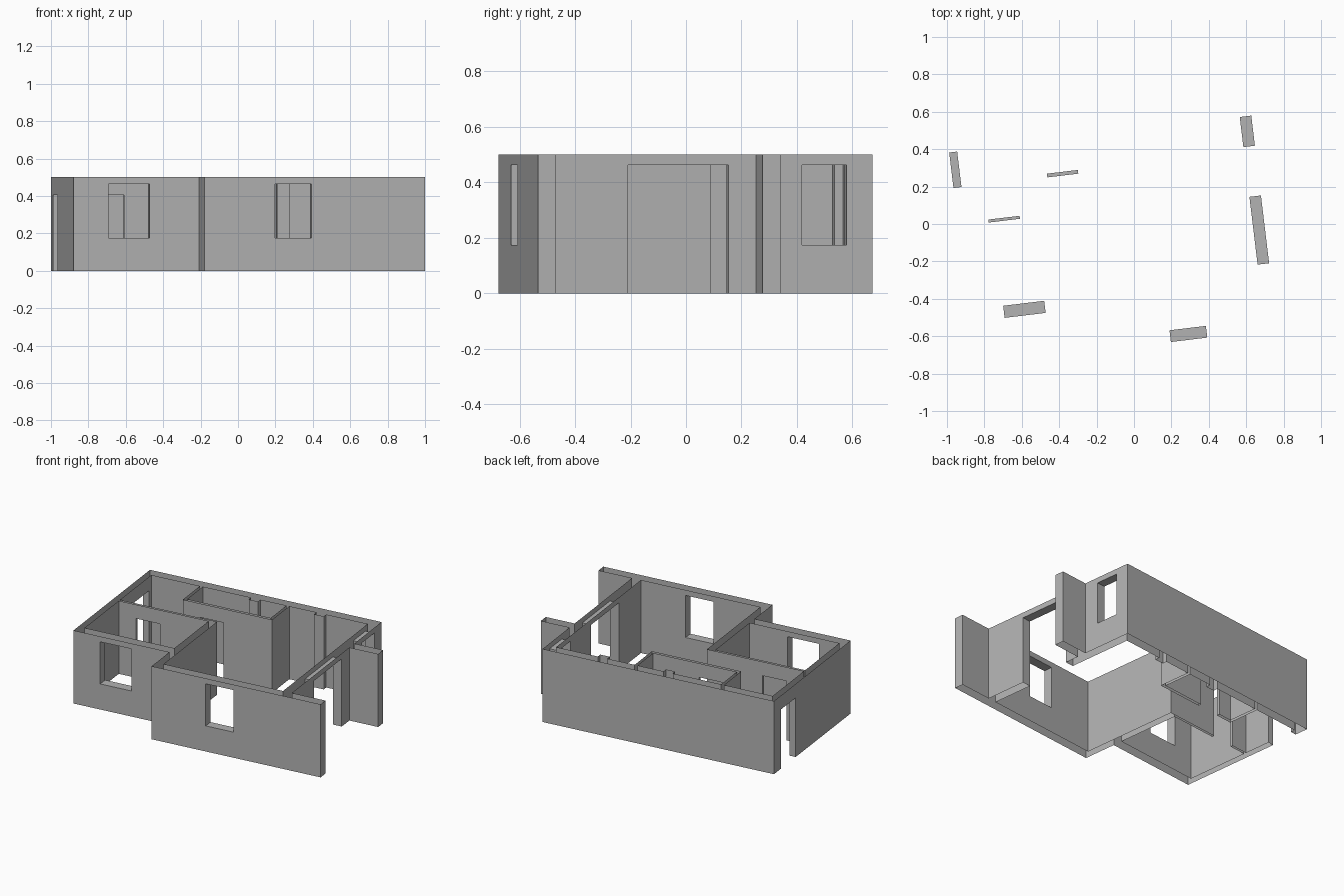
import bpy, bmesh, math
from mathutils import Matrix

cube = bpy.data.objects.get("Cube")
if cube:
    bpy.data.objects.remove(cube, do_unlink=True)

HEIGHT = 0.5
TURN = math.radians(6.9)

grey = bpy.data.materials.new("plaster_grey")
grey.use_nodes = True
colour = (0.45, 0.45, 0.45, 1)
grey.diffuse_color = colour
grey.node_tree.nodes["Principled BSDF"].inputs["Base Color"].default_value = colour


def block(name, u0, u1, v0, v1, z0=0.0, z1=HEIGHT):
    """Box given by its plan rectangle and height range."""
    bm = bmesh.new()
    bmesh.ops.create_cube(bm, size=1)
    for v in bm.verts:
        v.co.x = u1 if v.co.x > 0 else u0
        v.co.y = v1 if v.co.y > 0 else v0
        v.co.z = z1 if v.co.z > 0 else z0
    mesh = bpy.data.meshes.new(name)
    bm.to_mesh(mesh)
    bm.free()
    mesh.materials.append(grey)
    obj = bpy.data.objects.new(name, mesh)
    bpy.context.scene.collection.objects.link(obj)
    return obj


# Wall plan: outer shell, porch stub, partitions and pilasters
walls = [
    ("left_wall", -0.935, -0.892, -0.415, 0.593),
    ("back_wall", -0.935, 0.692, 0.53, 0.593),
    ("right_wall", 0.63, 0.692, -0.62, 0.593),
    ("front_wall", -0.26, 0.928, -0.65, -0.587),
    ("front_left_wall", -0.935, -0.23, -0.415, -0.35),
    ("dividing_wall", -0.26, -0.21, -0.65, 0.117),
    ("porch_stub", 0.66, 0.895, 0.17, 0.235),
    ("bedroom_partition", -0.91, -0.23, 0.101, 0.117),
    ("closet_front", -0.55, 0.078, 0.303, 0.323),
    ("closet_left", -0.55, -0.53, 0.303, 0.56),
    ("closet_right", 0.058, 0.078, 0.303, 0.56),
    ("closet_pilaster", -0.19, -0.125, 0.498, 0.56),
    ("back_pilaster", 0.27, 0.337, 0.498, 0.56),
]

# Doors and windows, cut a little past the wall faces
PAD = 0.015
WINDOW, GATE, DOOR = (0.175, 0.463), (-0.1, 0.463), (-0.1, 0.405)
openings = [
    ("front_left_window", -0.747, -0.526, -0.415 - PAD, -0.35 + PAD, WINDOW),
    ("front_window", 0.12, 0.316, -0.65 - PAD, -0.587 + PAD, WINDOW),
    ("right_window", 0.63 - PAD, 0.692 + PAD, 0.338, 0.5, WINDOW),
    ("right_doorway", 0.63 - PAD, 0.692 + PAD, -0.295, 0.07, GATE),
    ("left_doorway", -0.935 - PAD, -0.892 + PAD, 0.307, 0.498, DOOR),
    ("bedroom_doorway", -0.77, -0.602, 0.101 - PAD, 0.117 + PAD, DOOR),
    ("closet_doorway", -0.43, -0.263, 0.303 - PAD, 0.323 + PAD, DOOR),
]

# Merge the walls, then cut the openings
house = block(*walls[0])
house.name = "house_walls"
helpers = []


def combine(helper, operation):
    mod = house.modifiers.new(helper.name, 'BOOLEAN')
    mod.operation = operation
    mod.solver = 'EXACT'
    mod.object = helper
    helper.hide_render = True
    helpers.append(helper)


for wall in walls[1:]:
    combine(block(*wall), 'UNION')
for name, u0, u1, v0, v1, (z0, z1) in openings:
    combine(block(name, u0, u1, v0, v1, z0, z1), 'DIFFERENCE')

bpy.context.view_layer.update()
graph = bpy.context.evaluated_depsgraph_get()
result = bpy.data.meshes.new_from_object(house.evaluated_get(graph))
house.modifiers.clear()
house.data = result
for helper in helpers:
    bpy.data.objects.remove(helper, do_unlink=True)

# Open the walls at top and bottom, keeping sills and lintels
bm = bmesh.new()
bm.from_mesh(result)
caps = [f for f in bm.faces
        if all(abs(v.co.z) < 1e-4 for v in f.verts)
        or all(abs(v.co.z - HEIGHT) < 1e-4 for v in f.verts)]
bmesh.ops.delete(bm, geom=caps, context='FACES')
bmesh.ops.transform(bm, matrix=Matrix.Rotation(TURN, 4, 'Z'), verts=bm.verts)
bm.to_mesh(result)
bm.free()
result.materials.clear()
result.materials.append(grey)
